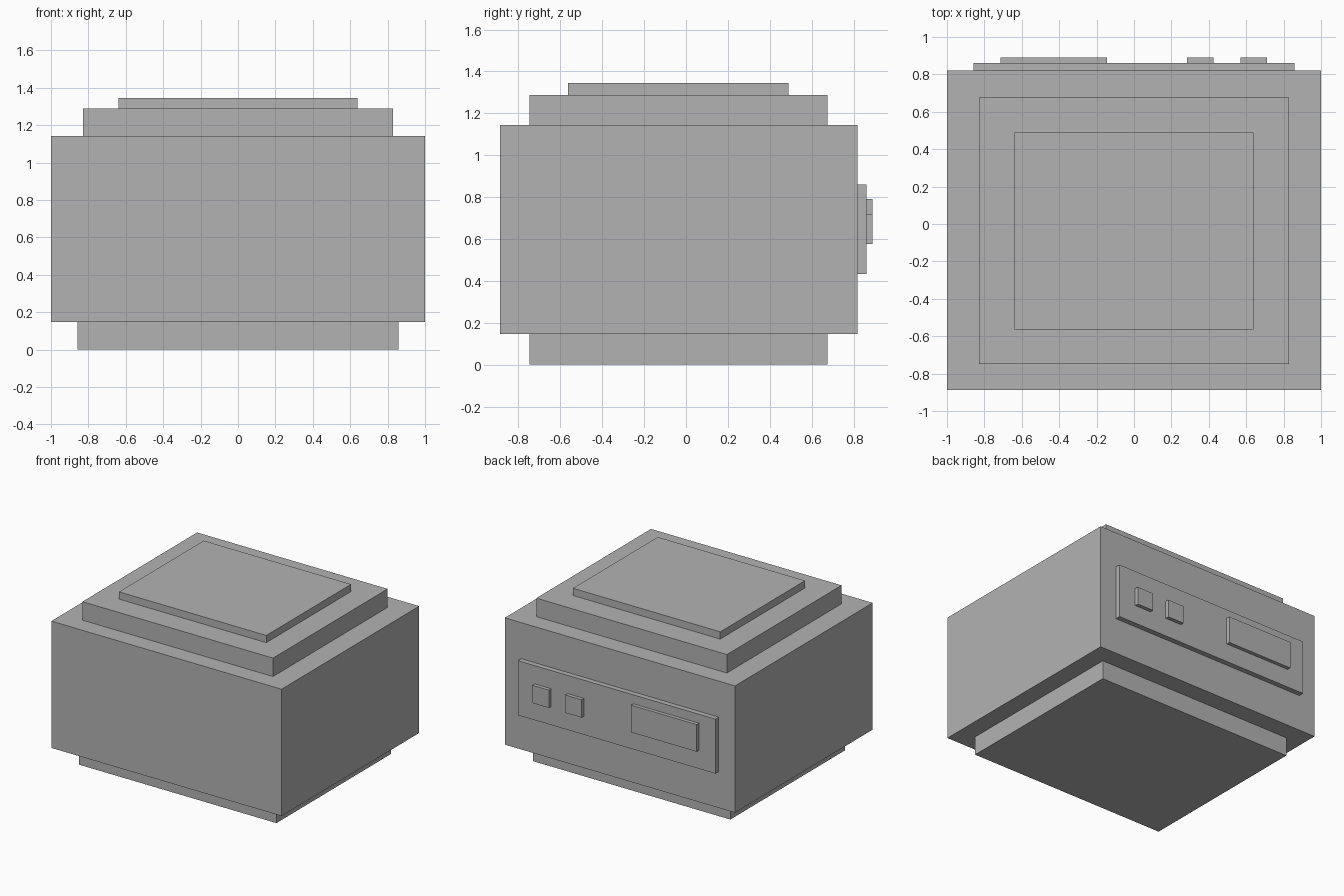
import bpy

if "Cube" in bpy.data.objects:
    bpy.data.objects.remove(bpy.data.objects["Cube"])

grey = bpy.data.materials.new("plain_grey")
grey.diffuse_color = (0.45, 0.45, 0.45, 1.0)
grey.use_nodes = True
grey.node_tree.nodes["Principled BSDF"].inputs["Base Color"].default_value = grey.diffuse_color


def box(name, x, y, z):
    """Box spanning the given (min, max) ranges."""
    bpy.ops.mesh.primitive_cube_add(size=1)
    ob = bpy.context.object
    ob.name = name
    for v in ob.data.vertices:
        for i, (lo, hi) in enumerate((x, y, z)):
            v.co[i] = lo if v.co[i] < 0 else hi
    ob.data.materials.append(grey)
    return ob


# Stacked body: base, main block, stepped lid
box("base", (-0.858, 0.858), (-0.748, 0.675), (0.0, 0.147))
box("main_body", (-1.0, 1.0), (-0.888, 0.82), (0.147, 1.143))
box("lower_lid", (-0.828, 0.828), (-0.748, 0.675), (1.143, 1.288))
box("upper_lid", (-0.64, 0.64), (-0.563, 0.489), (1.288, 1.345))

# Rear panel with a wide plate and two square buttons
box("rear_panel", (-0.858, 0.858), (0.82, 0.861), (0.432, 0.86))
box("wide_plate", (-0.715, -0.145), (0.861, 0.89), (0.577, 0.79))
for i, x in enumerate((0.355, 0.64)):
    box(f"square_button_{i + 1}", (x - 0.071, x + 0.071), (0.861, 0.89), (0.577, 0.717))
